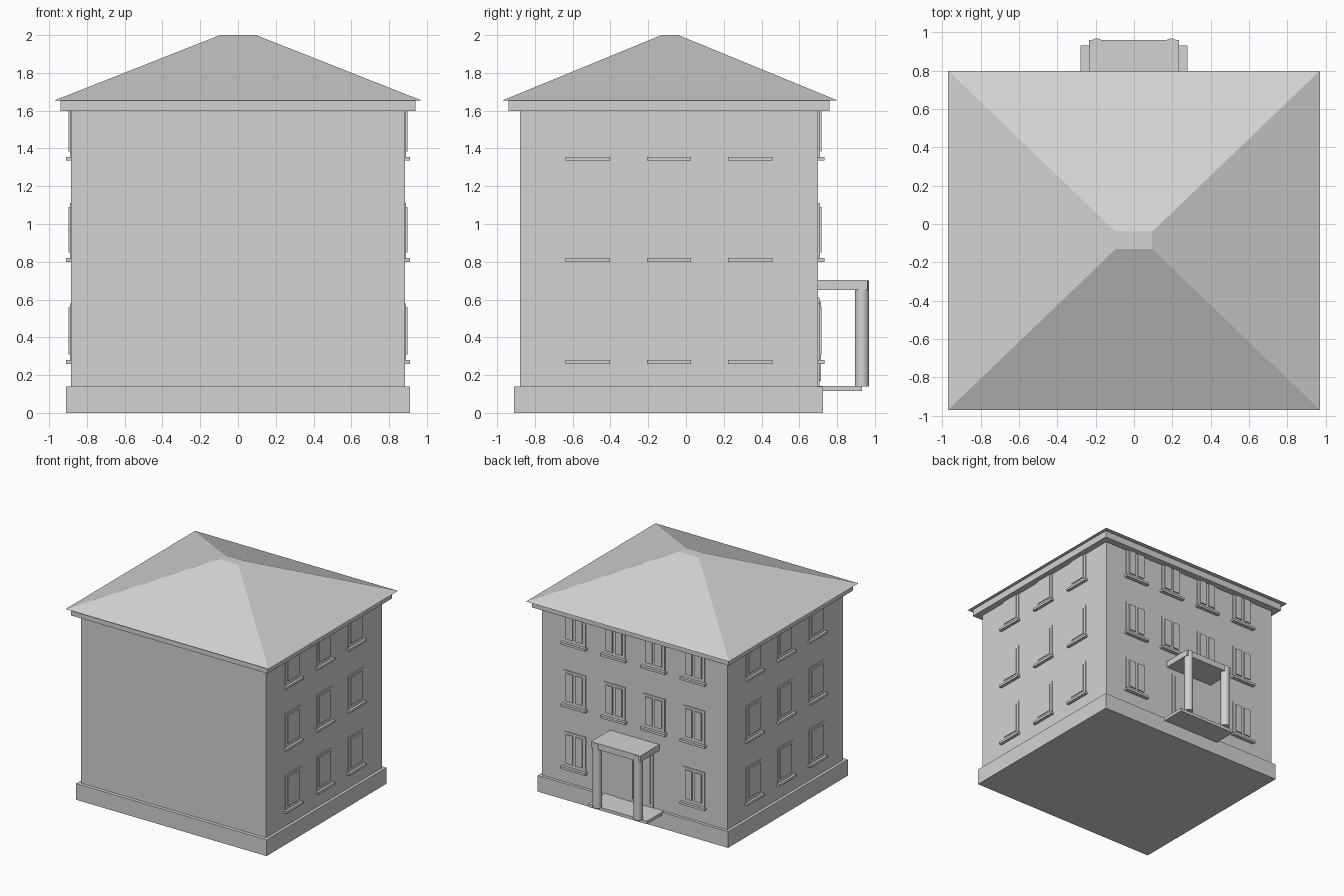
import bpy
import bmesh
from mathutils import Matrix, Vector

cube = bpy.data.objects.get("Cube")
if cube:
    bpy.data.objects.remove(cube, do_unlink=True)

# Single plaster colour
plaster = bpy.data.materials.new("pale_grey_plaster")
plaster.use_nodes = True
COLOUR = (0.65, 0.65, 0.65, 1)
plaster.diffuse_color = COLOUR
plaster.node_tree.nodes["Principled BSDF"].inputs["Base Color"].default_value = COLOUR


def finish(name, bm):
    bmesh.ops.recalc_face_normals(bm, faces=bm.faces)
    mesh = bpy.data.meshes.new(name)
    bm.to_mesh(mesh)
    bm.free()
    mesh.materials.append(plaster)
    obj = bpy.data.objects.new(name, mesh)
    bpy.context.collection.objects.link(obj)
    return obj


def add_box(bm, x, y, z):
    """Add a box given its (low, high) range on each axis."""
    spans = (x, y, z)
    centre = Vector([(lo + hi) / 2 for lo, hi in spans])
    size = [hi - lo for lo, hi in spans]
    matrix = Matrix.Translation(centre) @ Matrix.Diagonal((*size, 1))
    return bmesh.ops.create_cube(bm, size=1, matrix=matrix)["verts"]


def box(name, x, y, z):
    bm = bmesh.new()
    add_box(bm, x, y, z)
    return finish(name, bm)


def panelled(name, placement, width, bottom, top, leaves, depth, sill=True):
    """Wall panel with raised leaves and a sill, facing local +y."""
    bm = bmesh.new()
    half, rim, back = width / 2, 0.025, -0.01
    add_box(bm, (-half, half), (back, depth * 0.45), (bottom, top))
    pitch = (width - rim) / leaves
    for i in range(leaves):
        left = -half + rim + i * pitch
        add_box(bm, (left, left + pitch - rim), (back, depth),
                (bottom + 0.04, top - 0.02))
    if sill:
        add_box(bm, (-half - 0.015, half + 0.015), (back, depth + 0.014),
                (bottom - 0.01, bottom + 0.01))
    bm.transform(placement)
    return finish(name, bm)


# Main masses
SIDE, FRONT, BACK = 0.885, -0.88, 0.70
box("plinth", (-0.91, 0.91), (-0.91, 0.725), (0, 0.14))
box("walls", (-SIDE, SIDE), (FRONT, BACK), (0.13, 1.655))
box("cornice", (-0.94, 0.94), (-0.94, 0.76), (1.597, 1.655))

# Hipped roof with a small flat top
bm = bmesh.new()
verts = add_box(bm, (-0.97, 0.97), (-0.97, 0.80), (1.655, 2.0))
for v in verts:
    if v.co.z > 1.8:
        v.co.x = 0.095 if v.co.x > 0 else -0.095
        v.co.y = -0.04 if v.co.y > 0 else -0.13
finish("hipped_roof", bm)

# Windows on the two sides and the back
rows = ((0.27, 0.58), (0.81, 1.11), (1.345, 1.645))
for floor, (bottom, top) in enumerate(rows):
    for col, y in enumerate((-0.52, -0.09, 0.34)):
        for sign, side in ((1, "right"), (-1, "left")):
            turn = Matrix.Rotation(-sign * 1.5707963, 4, "Z")
            place = Matrix.Translation((sign * SIDE, y, 0)) @ turn
            panelled(f"{side}_window_{floor}_{col}", place, 0.205,
                     bottom, top, 1, 0.012)
    for col, x in enumerate((-0.57, -0.19, 0.19, 0.57)):
        if floor == 0 and abs(x) < 0.3:
            continue  # the porch stands here
        place = Matrix.Translation((x, BACK, 0))
        panelled(f"back_window_{floor}_{col}", place, 0.205,
                 bottom, top, 2, 0.018)

# Porch: door, step, canopy and round columns
panelled("double_door", Matrix.Translation((0, BACK, 0)), 0.36,
         0.13, 0.61, 2, 0.014, sill=False)
box("porch_step", (-0.28, 0.28), (0.69, 0.932), (0.115, 0.142))
box("porch_canopy", (-0.235, 0.235), (0.69, 0.96), (0.65, 0.703))
for x, side in ((-0.195, "left"), (0.195, "right")):
    bm = bmesh.new()
    bmesh.ops.create_cone(bm, cap_ends=True, segments=32, radius1=0.037,
                          radius2=0.037, depth=0.56,
                          matrix=Matrix.Translation((x, 0.932, 0.421)))
    column = finish(f"porch_column_{side}", bm)
    bpy.ops.object.select_all(action="DESELECT")
    column.select_set(True)
    bpy.context.view_layer.objects.active = column
    bpy.ops.object.shade_smooth_by_angle()
